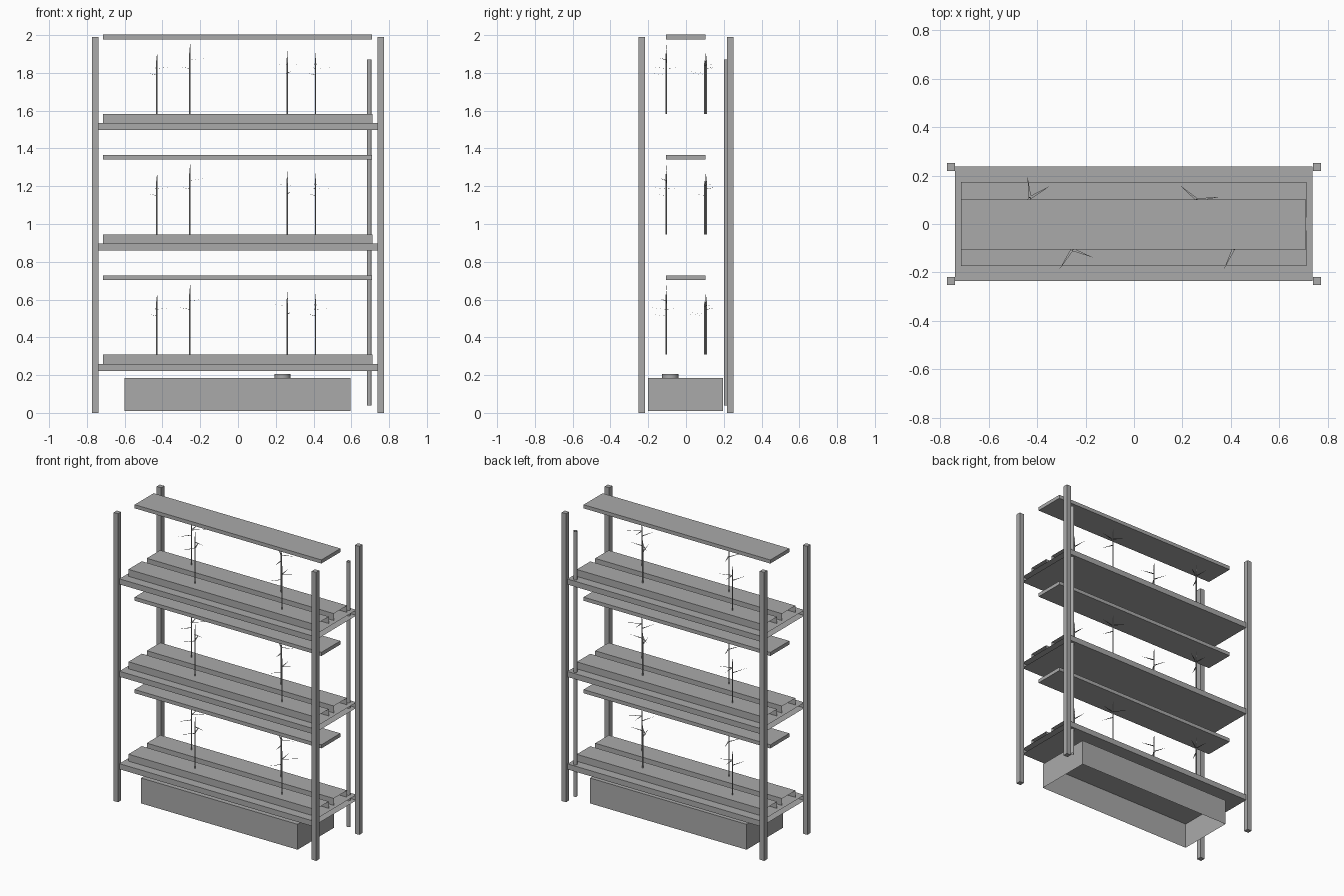
import bpy, bmesh, math
from mathutils import Vector

if "Cube" in bpy.data.objects:
    bpy.data.objects.remove(bpy.data.objects["Cube"])

grey = bpy.data.materials.new("grey")
grey.diffuse_color = (0.4, 0.4, 0.4, 1)
grey.use_nodes = True
grey.node_tree.nodes["Principled BSDF"].inputs["Base Color"].default_value = grey.diffuse_color


def finish(name, bm):
    mesh = bpy.data.meshes.new(name)
    bm.to_mesh(mesh)
    bm.free()
    mesh.materials.append(grey)
    obj = bpy.data.objects.new(name, mesh)
    bpy.context.collection.objects.link(obj)
    return obj


def box(name, lo, hi, drop=None):
    """Box between two corners; faces whose normal passes 'drop' are left open."""
    bm = bmesh.new()
    bmesh.ops.create_cube(bm, size=1)
    lo, hi = Vector(lo), Vector(hi)
    for v in bm.verts:
        v.co = (lo + hi) / 2 + v.co * (hi - lo)
    bm.normal_update()
    if drop:
        bmesh.ops.delete(bm, geom=[f for f in bm.faces if drop(f.normal)], context='FACES')
    return finish(name, bm)


def tube(bm, base, height, radius, sides, capped=False):
    ret = bmesh.ops.create_cone(bm, cap_ends=capped, segments=sides, radius1=radius,
                                radius2=radius, depth=height)
    bmesh.ops.translate(bm, verts=ret["verts"], vec=Vector(base) + Vector((0, 0, height / 2)))
    for f in bm.faces:
        f.smooth = len(f.verts) == 4 and sides > 6


def leaf(bm, root, tip, width):
    """Slim flat blade that droops a little in the middle."""
    root, tip = Vector(root), Vector(tip)
    side = (tip - root).cross(Vector((0, 0, 1)))
    if side.length < 0.02 * (tip - root).length + 0.001:
        side = Vector((1, 0, 0))
    side = side.normalized() * width / 2
    a, b, c = (bm.verts.new(p) for p in (root - side, root + side, tip))
    bm.faces.new((a, b, c))


def open_ends(n):
    return abs(n.x) > 0.9


# Corner posts
for sx, side in ((-1, "left"), (1, "right")):
    for sy, end in ((-1, "front"), (1, "back")):
        x, y, r = sx * 0.756, sy * 0.235, 0.017
        box(f"{end}_{side}_post", (x - r, y - r, 0), (x + r, y + r, 1.99))

# Reservoir, open underneath, with a round filler cap
box("reservoir", (-0.6, -0.2, 0.01), (0.595, 0.197, 0.185), lambda n: n.z < -0.9)
bm = bmesh.new()
tube(bm, (0.235, -0.083, 0.185), 0.02, 0.043, 24, True)
finish("reservoir_cap", bm)

# Upright water pipe at the back right
bm = bmesh.new()
tube(bm, (0.695, 0.213, 0.04), 1.83, 0.0125, 12)
finish("water_pipe", bm)

# Plants: x, y, stem height, full height, leaf tips as offsets (dx, dy, dz, root z)
plants = (
    (-0.43, 0.108, 0.28, 0.325, ((-0.01, 0.09, 0.245, 0.24), (0.085, 0.05, 0.25, 0.24),
                                 (-0.045, -0.09, 0.215, 0.205))),
    (-0.255, -0.105, 0.32, 0.375, ((-0.055, -0.085, 0.25, 0.24), (0.09, -0.035, 0.297, 0.285),
                                   (-0.03, 0.09, 0.245, 0.245))),
    (0.26, 0.1, 0.27, 0.35, ((-0.07, 0.06, 0.265, 0.26), (0.095, 0.012, 0.265, 0.255),
                             (0.02, -0.09, 0.225, 0.215))),
    (0.41, -0.105, 0.27, 0.325, ((-0.04, -0.085, 0.215, 0.205), (0.09, 0.06, 0.245, 0.24),
                                 (-0.01, 0.09, 0.245, 0.24))),
)

# Three tiers: shelf, two growing channels, plants and a lamp panel above
for i in range(3):
    z = 0.222 + 0.6375 * i
    n = i + 1
    box(f"shelf_{n}", (-0.74, -0.236, z), (0.738, 0.238, z + 0.038), open_ends)
    for y, end in ((-0.1, "front"), (0.1, "back")):
        box(f"{end}_channel_{n}", (-0.715, y - 0.073, z + 0.038),
            (0.712, y + 0.073, z + 0.086), open_ends)
    box(f"lamp_panel_{n}", (-0.715, -0.105, z + 0.481), (0.71, 0.102, z + 0.506))
    top = z + 0.086
    for k, (x, y, stem, full, leaves) in enumerate(plants, 1):
        bm = bmesh.new()
        tube(bm, (x, y, top), stem, 0.004, 6)
        for dx, dy, dz, rz in leaves:
            leaf(bm, (x, y, top + rz), (x + dx, y + dy, top + dz), 0.012)
        # upright young leaf at the tip
        leaf(bm, (x, y, top + stem - 0.01), (x + 0.002, y + 0.004, top + full), 0.01)
        finish(f"plant_{n}_{k}", bm)
